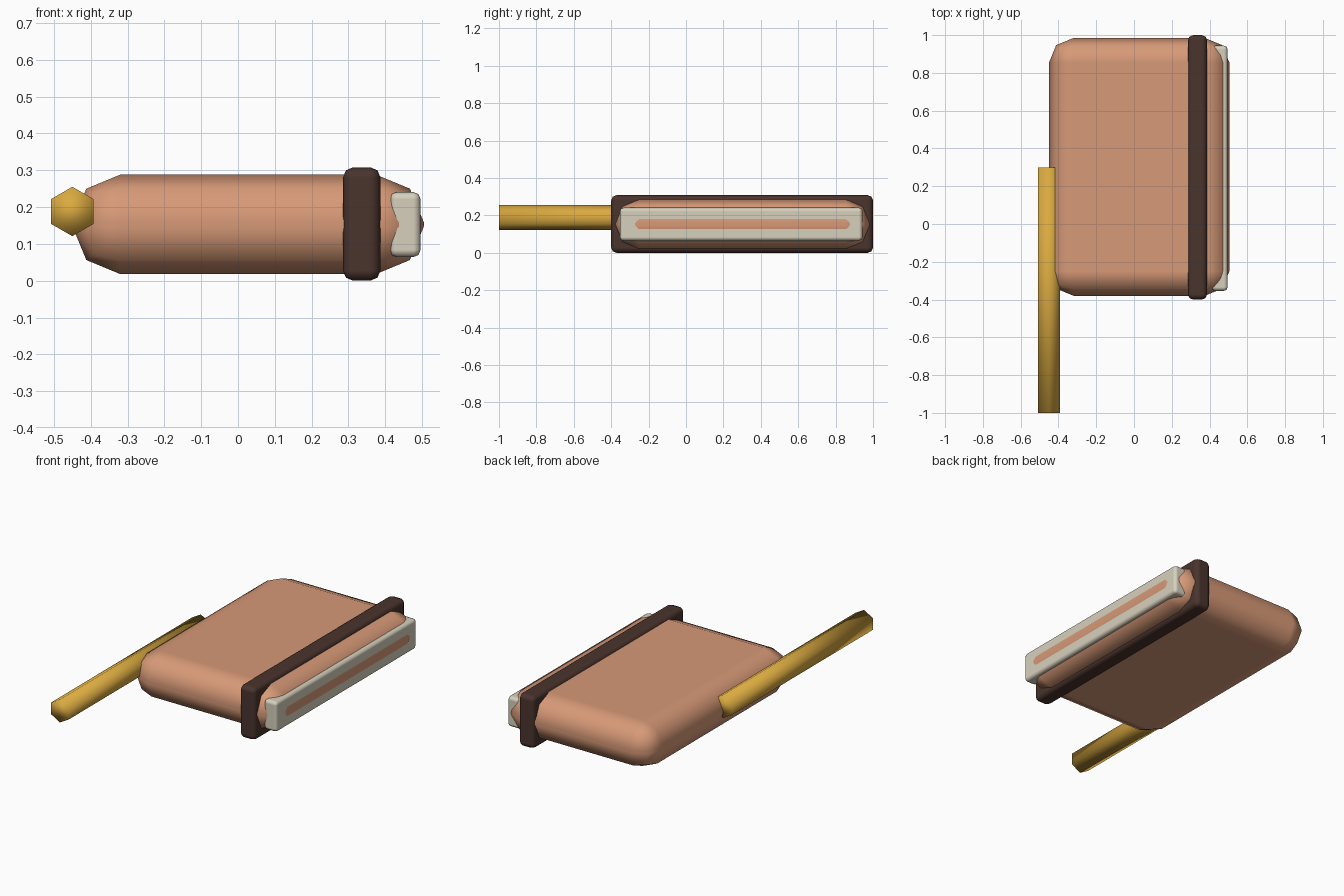
import bpy
import math
from mathutils import Vector

cube = bpy.data.objects.get("Cube")
if cube:
    bpy.data.objects.remove(cube, do_unlink=True)


def material(name, color):
    mat = bpy.data.materials.new(name)
    mat.use_nodes = True
    mat.diffuse_color = (*color, 1)
    mat.node_tree.nodes["Principled BSDF"].inputs["Base Color"].default_value = (*color, 1)
    return mat


def rounded_box(name, low, high, radius, segments, mat):
    """Box between two corners with softly rounded edges."""
    low, high = Vector(low), Vector(high)
    bpy.ops.mesh.primitive_cube_add(size=1, location=(low + high) / 2)
    obj = bpy.context.object
    obj.name = name
    obj.scale = high - low
    bpy.ops.object.transform_apply(location=False, rotation=False, scale=True)
    bpy.ops.object.shade_smooth()
    obj.data.materials.append(mat)
    bevel = obj.modifiers.new("rounded_edges", 'BEVEL')
    bevel.width = radius
    bevel.segments = segments
    bevel.limit_method = 'NONE'
    bevel.harden_normals = True
    return obj


leather = material("tan leather", (0.68, 0.32, 0.185))
strap = material("dark brown strap", (0.068, 0.034, 0.026))
paper = material("cream paper", (0.68, 0.63, 0.51))
yellow = material("pencil yellow", (0.70, 0.40, 0.052))

# Padded cover
rounded_box("cover", (-0.45, -0.38, 0.018), (0.505, 0.985, 0.288), 0.13, 2, leather)
# Strap around the cover
rounded_box("strap", (0.285, -0.4, 0), (0.387, 1.0, 0.308), 0.028, 2, strap)
# Page block along the open edge
rounded_box("pages", (0.412, -0.354, 0.064), (0.496, 0.944, 0.241), 0.02, 2, paper)

# Six-sided pencil beside the cover
bpy.ops.mesh.primitive_cylinder_add(vertices=6, radius=0.067, depth=1.3,
                                    location=(-0.45, -0.35, 0.188),
                                    rotation=(math.pi / 2, 0, 0))
pencil = bpy.context.object
pencil.name = "pencil"
pencil.data.materials.append(yellow)
bpy.ops.object.shade_smooth()
